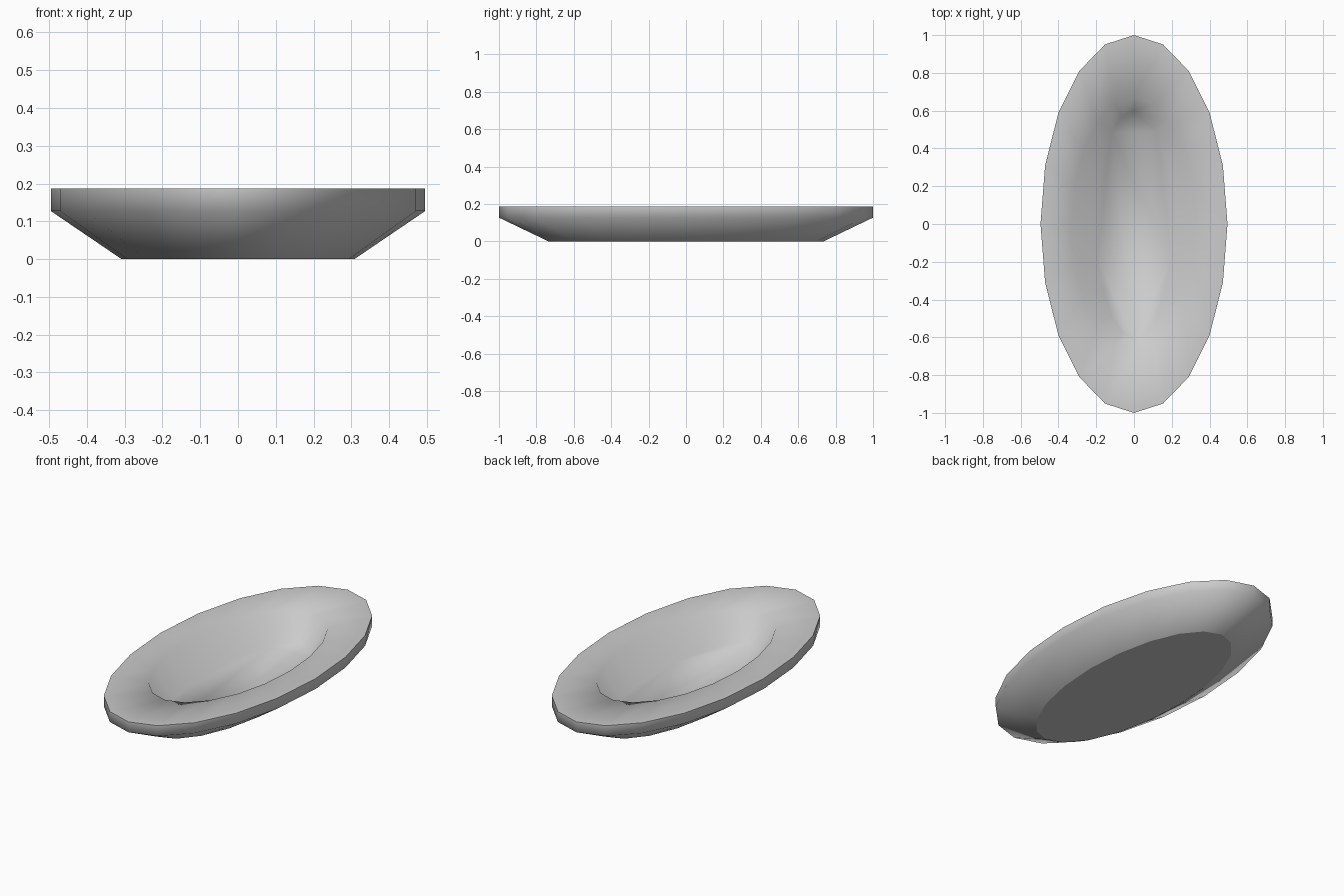
import bpy, bmesh, math

if "Cube" in bpy.data.objects:
    bpy.data.objects.remove(bpy.data.objects["Cube"])

SIDES = 20

# Profile as (x radius, y radius, z): foot, rim underside, rim top, well edge, well floor
PROFILE = [
    (0.308, 0.735, 0.0),
    (0.495, 1.0, 0.127),
    (0.495, 1.0, 0.187),
    (0.330, 0.667, 0.187),
    (0.205, 0.600, 0.025),
]

bm = bmesh.new()


def ring(rx, ry, z):
    step = 2 * math.pi / SIDES
    return [bm.verts.new((rx * math.cos(i * step), ry * math.sin(i * step), z))
            for i in range(SIDES)]


rings = [ring(*p) for p in PROFILE]

# Walls between neighbouring rings
for low, high in zip(rings, rings[1:]):
    for i in range(SIDES):
        j = (i + 1) % SIDES
        bm.faces.new((low[i], low[j], high[j], high[i])).smooth = True

# Well floor, smooth into the walls, and flat foot underneath
bm.faces.new(rings[-1]).smooth = True
foot = bm.faces.new(rings[0][::-1])

# Crisp edges round the foot and the outer rim
for r in (rings[0], rings[2]):
    for i in range(SIDES):
        bm.edges.get((r[i], r[(i + 1) % SIDES])).smooth = False

mesh = bpy.data.meshes.new("oval_dish")
bm.to_mesh(mesh)
bm.free()
dish = bpy.data.objects.new("oval_dish", mesh)
bpy.context.collection.objects.link(dish)
